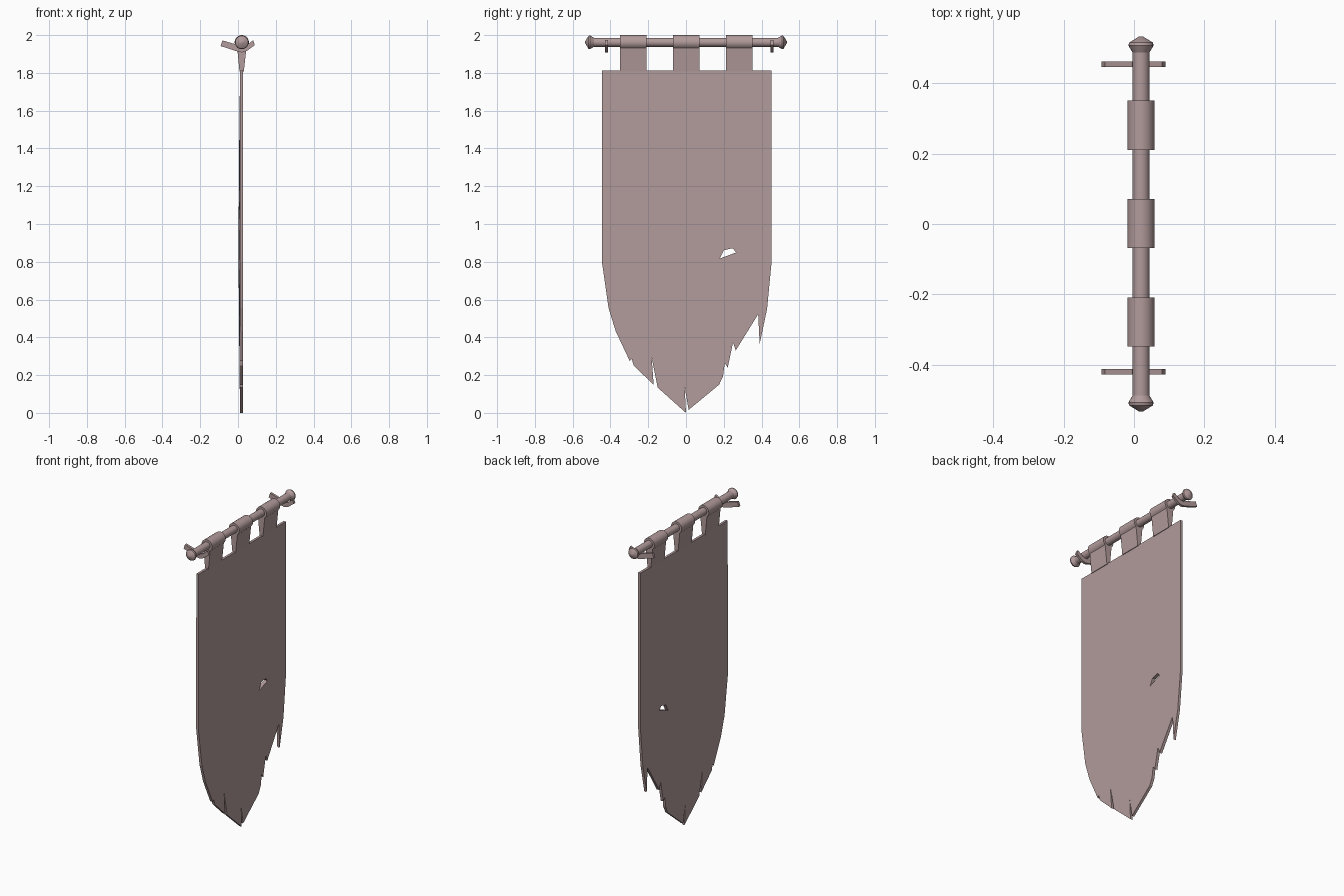
import bpy, bmesh, math
from mathutils import Vector

if "Cube" in bpy.data.objects:
    bpy.data.objects.remove(bpy.data.objects["Cube"])

CX, CZ = 0.02, 1.962   # pole axis

mat = bpy.data.materials.new("dusty_brown")
mat.diffuse_color = (0.445, 0.325, 0.325, 1)
mat.use_nodes = True
mat.node_tree.nodes["Principled BSDF"].inputs["Base Color"].default_value = mat.diffuse_color


def finish(name, bm, smooth=False):
    bmesh.ops.recalc_face_normals(bm, faces=bm.faces[:])
    me = bpy.data.meshes.new(name)
    bm.to_mesh(me)
    bm.free()
    me.materials.append(mat)
    ob = bpy.data.objects.new(name, me)
    bpy.context.collection.objects.link(ob)
    if smooth:
        me.shade_smooth()
        me.set_sharp_from_angle(angle=math.radians(35))
    return ob


def prism(name, profile, y0, y1, smooth=False):
    """Extrude an x-z outline along y."""
    bm = bmesh.new()
    face = bm.faces.new([bm.verts.new((x, y0, z)) for x, z in profile])
    ext = bmesh.ops.extrude_face_region(bm, geom=[face], use_keep_orig=True)["geom"]
    bmesh.ops.translate(bm, vec=(0, y1 - y0, 0),
                        verts=[v for v in ext if isinstance(v, bmesh.types.BMVert)])
    return finish(name, bm, smooth)


def lathe(name, profile, sides=20):
    """Revolve (y, radius) points about the pole axis, with end caps."""
    bm = bmesh.new()
    rings = []
    for y, r in profile:
        rings.append([bm.verts.new((CX + r * math.cos(2 * math.pi * i / sides), y,
                                    CZ + r * math.sin(2 * math.pi * i / sides)))
                      for i in range(sides)])
    for a, b in zip(rings, rings[1:]):
        for i in range(sides):
            j = (i + 1) % sides
            bm.faces.new((a[i], a[j], b[j], b[i]))
    bm.faces.new(rings[0])
    bm.faces.new(rings[-1])
    return finish(name, bm, True)


# Pole and flared end knobs
lathe("pole", [(-0.5, 0.024), (0.5, 0.024)])
for side, s in (("left", -1), ("right", 1)):
    lathe("end_knob_" + side, [(s * y, r) for y, r in
          ((0.488, 0.024), (0.508, 0.036), (0.516, 0.034), (0.534, 0.005))])

# Hanging tabs: rounded over the pole, tapering down to the cloth
tab = [(CX + 0.038 * math.cos(math.radians(a)), CZ + 0.038 * math.sin(math.radians(a)))
       for a in range(-50, 231, 14)]
tab += [(0.008, 1.808), (0.031, 1.808)]
for i, y in enumerate((-0.279, 0.001, 0.281)):
    prism("tab_%d" % (i + 1), tab, y - 0.07, y + 0.07, True)

# Curved hooks cradling the pole
hook = [(-0.082, 1.972), (-0.008, 1.95), (0.02, 1.938), (0.045, 1.945), (0.08, 1.973),
        (0.089, 1.947), (0.045, 1.915), (0.02, 1.908), (-0.008, 1.915), (-0.092, 1.942)]
for side, y in (("left", -0.42), ("right", 0.455)):
    prism("hook_" + side, hook, y - 0.008, y + 0.008)

# Torn cloth outline (y, z) and the small rip
outline = [(-.445, 1.813), (-.445, .798), (-.41, .555), (-.372, .432), (-.298, .275),
           (-.287, .286), (-.277, .25), (-.171, .149), (-.182, .295), (-.15, .134),
           (0, 0), (-.007, .136), (.014, .016), (.175, .149), (.196, .194),
           (.205, .263), (.221, .24), (.249, .374), (.263, .33), (.382, .522),
           (.39, .365), (.429, .549), (.453, .798), (.453, 1.813)]
rip = [(.178, .817), (.2, .861), (.247, .872), (.265, .849)]
bm = bmesh.new()
edges = []
for loop in (outline, rip):
    vs = [bm.verts.new((0.027, y, z)) for y, z in loop]
    edges += [bm.edges.new((vs[i - 1], vs[i])) for i in range(len(vs))]
bmesh.ops.triangle_fill(bm, edges=edges, use_beauty=True, normal=Vector((1, 0, 0)))
# Cross cuts let the back of the cloth bow slightly in the middle
cuts = [((0, 0, z), (0, 0, 1)) for z in (0.3, 0.6, 0.95, 1.3, 1.6)]
cuts += [((0, y, 0), (0, 1, 0)) for y in (-0.3, -0.1, 0.1, 0.3)]
for co, no in cuts:
    bmesh.ops.bisect_plane(bm, geom=bm.verts[:] + bm.edges[:] + bm.faces[:],
                           plane_co=co, plane_no=no)
bmesh.ops.triangulate(bm, faces=bm.faces[:])
ext = bmesh.ops.extrude_face_region(bm, geom=bm.faces[:], use_keep_orig=True)["geom"]
for v in ext:
    if isinstance(v, bmesh.types.BMVert):
        bow = math.sin(math.pi * v.co.z / 1.813) * max(0, 1 - (v.co.y / 0.45) ** 2)
        v.co.x = 0.011 - 0.008 * bow
finish("cloth", bm)
